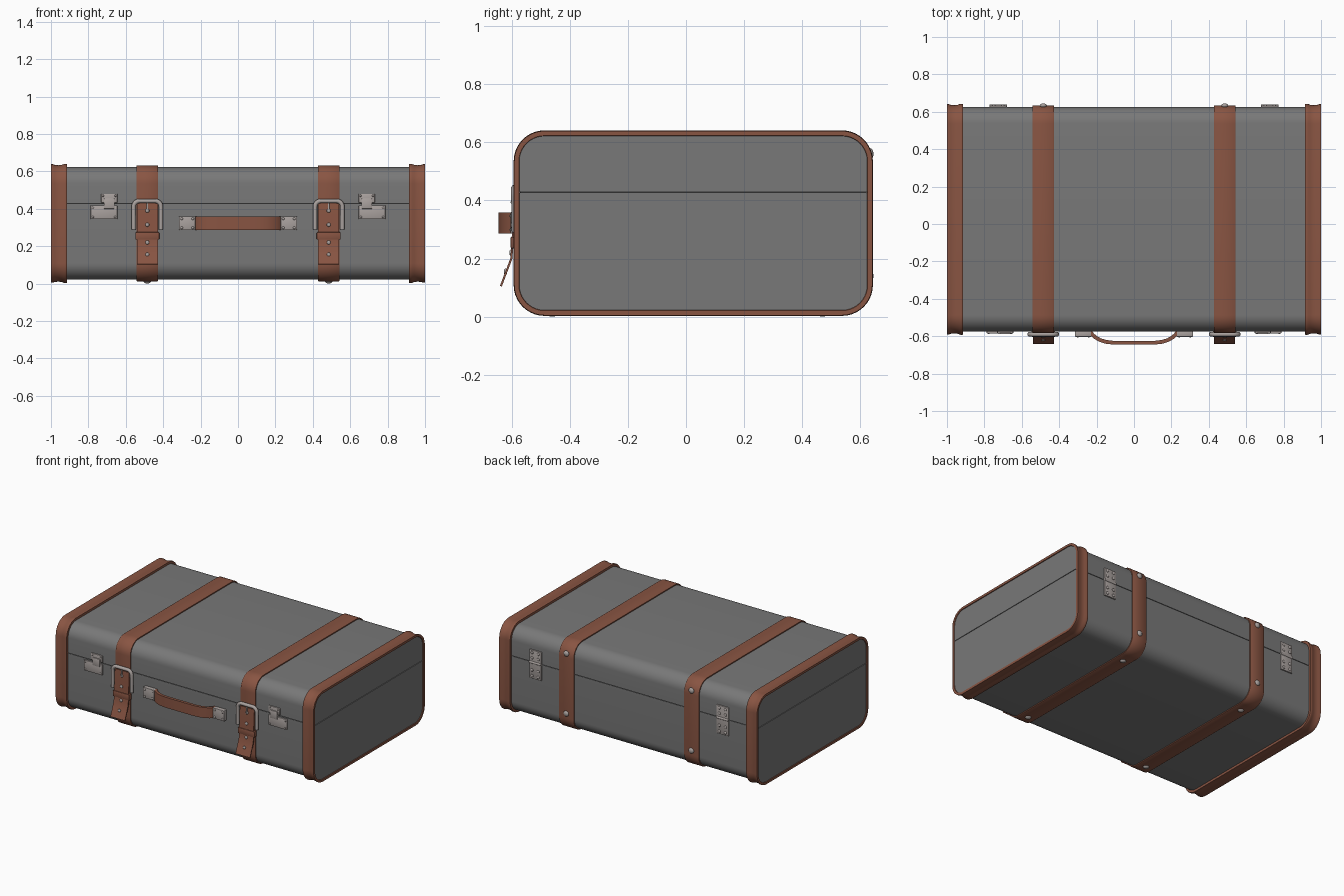
import bpy, bmesh, math
from mathutils import Vector, Matrix

if "Cube" in bpy.data.objects:
    bpy.data.objects.remove(bpy.data.objects["Cube"])

YC, ZC, HY, HZ, R = 0.025, 0.322, 0.6, 0.301, 0.088
SEAM = 0.428


def mat(name, c):
    m = bpy.data.materials.new(name)
    m.diffuse_color = (*c, 1)
    m.use_nodes = True
    m.node_tree.nodes["Principled BSDF"].inputs["Base Color"].default_value = m.diffuse_color
    return m


GREY = mat("grey shell", (0.19, 0.19, 0.19))
LEATHER = mat("brown leather", (0.25, 0.09, 0.055))
METAL = mat("pale metal", (0.40, 0.36, 0.345))
DARK = mat("dark seam", (0.03, 0.03, 0.03))


def finish(bm, name, m, angle=35):
    bmesh.ops.recalc_face_normals(bm, faces=bm.faces)
    me = bpy.data.meshes.new(name)
    bm.to_mesh(me)
    bm.free()
    me.materials.append(m)
    ob = bpy.data.objects.new(name, me)
    bpy.context.collection.objects.link(ob)
    bpy.ops.object.select_all(action='DESELECT')
    ob.select_set(True)
    bpy.context.view_layer.objects.active = ob
    bpy.ops.object.shade_smooth_by_angle(angle=math.radians(angle))
    return ob


def ring(x, off, n=10):
    """Rounded rectangle around the case at x, grown by off."""
    pts, r = [], R + off
    for k, (sy, sz) in enumerate([(1, 1), (-1, 1), (-1, -1), (1, -1)]):
        for i in range(n + 1):
            a = math.pi / 2 * (k + i / n)
            pts.append((x, YC + sy * (HY - R) + r * math.cos(a),
                        ZC + sz * (HZ - R) + r * math.sin(a)))
    return pts


def loft(name, profile, m, closed=False, zlo=None, zhi=None):
    """Skin rings (x, offset); cap or close; keep only zlo..zhi."""
    bm = bmesh.new()
    rings = [[bm.verts.new(p) for p in ring(x, o)] for x, o in profile]
    pairs = list(zip(rings, rings[1:] + rings[:1]))
    for a, b in pairs if closed else pairs[:-1]:
        for i in range(len(a)):
            j = (i + 1) % len(a)
            bm.faces.new((a[i], a[j], b[j], b[i]))
    if not closed:
        bm.faces.new(rings[0])
        bm.faces.new(rings[-1])
    for z, d in ((zlo, -1), (zhi, 1)):
        if z is not None:
            bmesh.ops.bisect_plane(bm, geom=bm.verts[:] + bm.edges[:] + bm.faces[:],
                                   plane_co=(0, 0, z), plane_no=(0, 0, d), clear_outer=True)
            bmesh.ops.holes_fill(bm, edges=[e for e in bm.edges if e.is_boundary])
    return finish(bm, name, m)


def box(name, x0, x1, y0, y1, z0, z1, m, bevel=0.003):
    bm = bmesh.new()
    bmesh.ops.create_cube(bm, size=1)
    for v in bm.verts:
        v.co = Vector(((x0 + x1) / 2 + v.co.x * (x1 - x0), (y0 + y1) / 2 + v.co.y * (y1 - y0),
                       (z0 + z1) / 2 + v.co.z * (z1 - z0)))
    bmesh.ops.bevel(bm, geom=bm.edges[:], offset=bevel, segments=2, affect='EDGES', profile=0.5)
    return finish(bm, name, m)


def rivet(name, pos, direction, r, h):
    """Domed stud standing h above pos along direction."""
    bm = bmesh.new()
    bmesh.ops.create_uvsphere(bm, u_segments=14, v_segments=8, radius=1)
    q = Vector((0, 0, 1)).rotation_difference(Vector(direction)).to_matrix().to_4x4()
    bm.transform(Matrix.Translation(pos) @ q @ Matrix.Diagonal((r, r, h, 1)))
    return finish(bm, name, METAL, 60)


def strip(name, pts, thick, place, lo, hi, m):
    """Flat band following a 2D path, extruded from lo to hi."""
    P = [Vector(p) for p in pts]
    a, b = [], []
    for i, p in enumerate(P):
        t = (P[min(i + 1, len(P) - 1)] - P[max(i - 1, 0)]).normalized()
        n = Vector((-t.y, t.x)) * thick / 2
        a.append(p + n)
        b.append(p - n)
    bm = bmesh.new()
    rows = [[bm.verts.new(place(q.x, q.y, c)) for q, c in
             ((a[i], lo), (a[i], hi), (b[i], hi), (b[i], lo))] for i in range(len(P))]
    for r, s in zip(rows, rows[1:]):
        for k in range(4):
            bm.faces.new((r[k], r[(k + 1) % 4], s[(k + 1) % 4], s[k]))
    bm.faces.new(rows[0])
    bm.faces.new(rows[-1])
    return finish(bm, name, m)


def tube(name, pts, radius, m):
    cu = bpy.data.curves.new(name, 'CURVE')
    cu.dimensions, cu.bevel_depth, cu.bevel_resolution, cu.use_fill_caps = '3D', radius, 3, True
    sp = cu.splines.new('POLY')
    sp.points.add(len(pts) - 1)
    for s, p in zip(sp.points, pts):
        s.co = (*p, 1)
    cu.materials.append(m)
    ob = bpy.data.objects.new(name, cu)
    bpy.context.collection.objects.link(ob)
    bpy.ops.object.select_all(action='DESELECT')
    ob.select_set(True)
    bpy.context.view_layer.objects.active = ob
    bpy.ops.object.convert(target='MESH')
    bpy.ops.object.shade_smooth_by_angle(angle=math.radians(50))


# shell: base, lid and the dark gap between them
shell = [(-0.995, 0), (0.995, 0)]
loft("case_base", shell, GREY, zhi=SEAM - 0.002)
loft("case_lid", shell, GREY, zlo=SEAM + 0.002)
loft("seam", [(-0.99, -0.004), (0.99, -0.004)], DARK, zlo=SEAM - 0.01, zhi=SEAM + 0.01)

trim = [(0.915, -0.003), (0.915, 0.016), (0.92, 0.018), (0.93, 0.017), (0.943, 0.012),
        (0.96, 0.010), (0.98, 0.012), (0.992, 0.016), (1.0, 0.016), (1.0, 0.0), (0.99, -0.003)]
FRONT, BACK = YC - HY, YC + HY

for s, side in ((-1, "left"), (1, "right")):
    # leather end binding
    loft(side + "_end_trim", [(s * x, o) for x, o in trim], LEATHER, closed=True)

    # strap around the case, with studs on back and bottom
    cx = s * 0.485
    w = 0.057
    loft(side + "_strap", [(cx - w, -0.003), (cx - w, 0.007), (cx - w + 0.003, 0.009),
                           (cx + w - 0.003, 0.009), (cx + w, 0.007), (cx + w, -0.003)],
         LEATHER, closed=True)
    for z in (0.56, 0.14):
        rivet(side + "_back_stud", (cx, BACK + 0.008, z), (0, 1, 0), 0.02, 0.012)
    for y in (0.47, -0.46):
        rivet(side + "_bottom_stud", (cx, y, ZC - HZ - 0.008), (0, 0, -1), 0.02, 0.013)

    # loose strap end, keeper loop and its studs
    strip(side + "_strap_tongue", [(-0.588, 0.425), (-0.594, 0.33), (-0.597, 0.25),
                                   (-0.601, 0.2), (-0.618, 0.155), (-0.637, 0.105)], 0.007,
          lambda y, z, x: (x, y, z), cx - 0.056, cx + 0.056, LEATHER)
    box(side + "_strap_keeper", cx - 0.064, cx + 0.064, -0.603, -0.575, 0.235, 0.275, LEATHER)
    for z, y in ((0.39, -0.594), (0.315, -0.598), (0.22, -0.602), (0.155, -0.621)):
        rivet(side + "_tongue_stud", (cx, y, z), (0, -1, 0), 0.011, 0.006)

    # buckle frame and prong
    arch = [(cx - 0.073, -0.588, 0.29)]
    for c, a0 in ((-1, 180), (1, 90)):
        for i in range(6):
            a = math.radians(a0 - 18 * i)
            arch.append((cx + c * 0.043 + 0.03 * math.cos(a), -0.590, 0.412 + 0.03 * math.sin(a)))
    arch.append((cx + 0.073, -0.588, 0.29))
    tube(side + "_buckle", arch, 0.012, METAL)
    tube(side + "_buckle_prong", [(cx, -0.592, 0.44), (cx, -0.599, 0.39)], 0.005, METAL)

    # latch: lower plate, upper plate, hasp and pins
    def span(a, b):
        return sorted((s * a, s * b))
    box(side + "_latch_base", *span(0.645, 0.788), FRONT - 0.010, FRONT + 0.005, 0.345, 0.418, METAL)
    box(side + "_latch_top", *span(0.645, 0.732), FRONT - 0.008, FRONT + 0.005, 0.432, 0.48, METAL)
    box(side + "_latch_hasp", *span(0.66, 0.717), FRONT - 0.014, FRONT + 0.005, 0.40, 0.455, METAL)
    for x, z in ((0.657, 0.357), (0.776, 0.357), (0.776, 0.406), (0.655, 0.47), (0.722, 0.47)):
        rivet(side + "_latch_pin", (s * x, FRONT - 0.008, z), (0, -1, 0), 0.006, 0.005)

    # hinge on the back
    box(side + "_hinge_plate", *span(0.68, 0.772), BACK - 0.004, BACK + 0.009, 0.315, 0.515, METAL)
    tube(side + "_hinge_barrel", [(s * 0.68, BACK + 0.006, SEAM), (s * 0.772, BACK + 0.006, SEAM)],
         0.009, METAL)
    for x in (0.702, 0.75):
        for z in (0.335, 0.375, 0.46, 0.497):
            rivet(side + "_hinge_stud", (s * x, BACK + 0.009, z), (0, 1, 0), 0.01, 0.006)

    # handle mounting plate
    box(side + "_handle_plate", *span(0.228, 0.315), FRONT - 0.028, FRONT + 0.005, 0.286, 0.36, METAL)
    for x in (0.242, 0.301):
        for z in (0.299, 0.347):
            rivet(side + "_plate_pin", (s * x, FRONT - 0.027, z), (0, -1, 0), 0.007, 0.005)

# carrying handle
half = [(0.232, -0.578), (0.222, -0.592), (0.205, -0.607), (0.18, -0.621), (0.15, -0.630), (0.11, -0.635)]
strip("handle", [(-x, y) for x, y in half] + half[::-1], 0.02,
      lambda x, y, z: (x, y, z), 0.286, 0.359, LEATHER)
